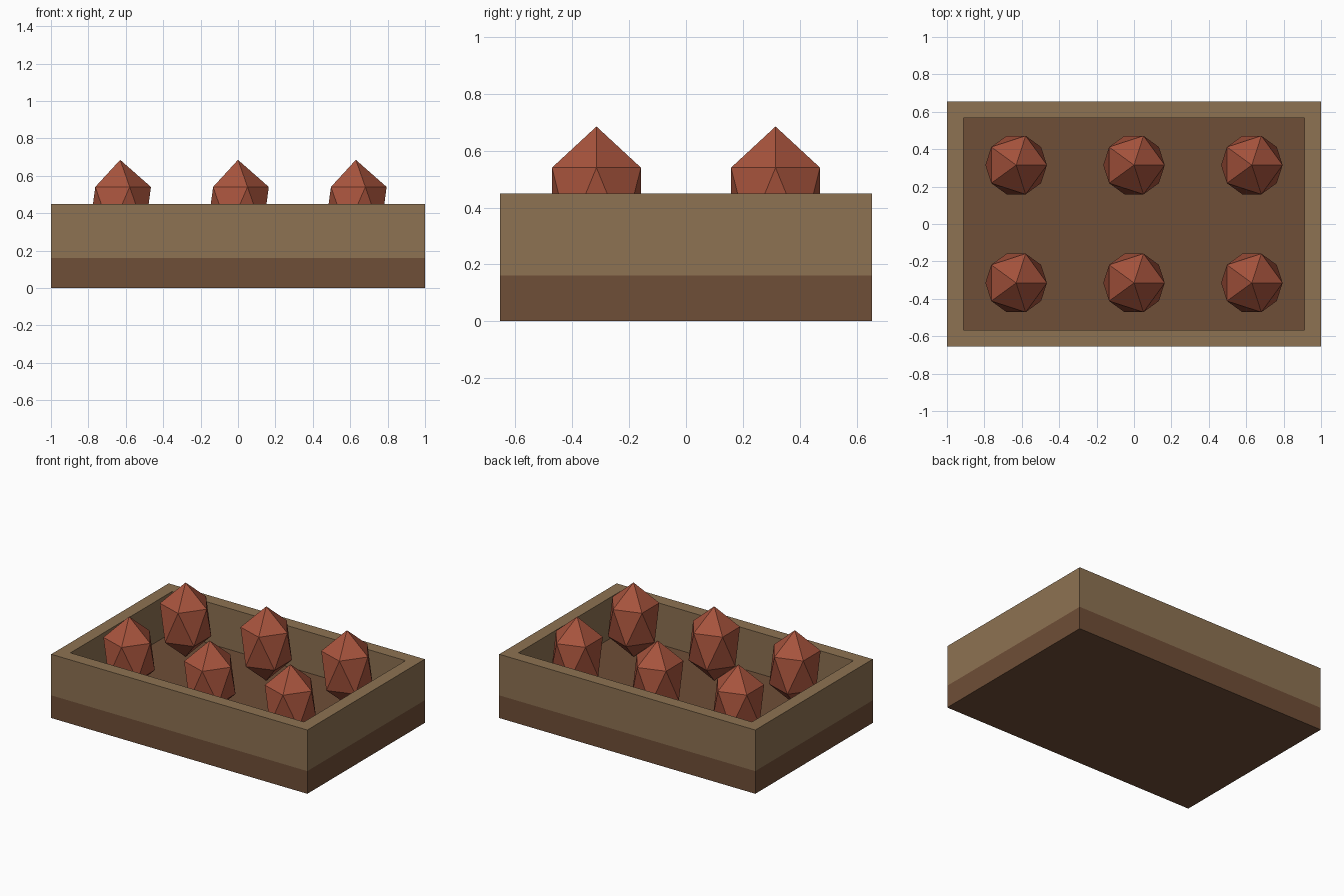
import bpy, bmesh

if "Cube" in bpy.data.objects:
    bpy.data.objects.remove(bpy.data.objects["Cube"])


def material(name, rgb):
    # colours given as sRGB, stored as linear
    m = bpy.data.materials.new(name)
    m.diffuse_color = [((c / 255 + 0.055) / 1.055) ** 2.4 for c in rgb] + [1]
    m.use_nodes = True
    m.node_tree.nodes["Principled BSDF"].inputs["Base Color"].default_value = m.diffuse_color
    return m


def add_object(name, bm, mat):
    bmesh.ops.recalc_face_normals(bm, faces=bm.faces)
    mesh = bpy.data.meshes.new(name)
    bm.to_mesh(mesh)
    bm.free()
    mesh.materials.append(mat)
    obj = bpy.data.objects.new(name, mesh)
    bpy.context.collection.objects.link(obj)
    return obj


WIDTH, DEPTH, HEIGHT = 2.0, 1.31, 0.45
FLOOR, WALL = 0.16, 0.125

wood = material("wood", (141, 114, 82))
soil = material("dark_wood", (111, 78, 55))
red = material("red", (168, 84, 61))

# Solid base slab
bm = bmesh.new()
bmesh.ops.create_cube(bm, size=1)
bmesh.ops.scale(bm, vec=(WIDTH, DEPTH, FLOOR), verts=bm.verts)
bmesh.ops.translate(bm, vec=(0, 0, FLOOR / 2), verts=bm.verts)
add_object("crate_base", bm, soil)

# Rectangular wall frame: inset a plane, remove the middle, extrude the ring
bm = bmesh.new()
bmesh.ops.create_grid(bm, x_segments=1, y_segments=1, size=0.5)
bmesh.ops.scale(bm, vec=(WIDTH, DEPTH, 1), verts=bm.verts)
bmesh.ops.translate(bm, vec=(0, 0, FLOOR), verts=bm.verts)
middle = bm.faces[:]
bmesh.ops.inset_region(bm, faces=middle, thickness=WALL, use_boundary=True)
bmesh.ops.delete(bm, geom=middle, context='FACES')
ring = bmesh.ops.extrude_face_region(bm, geom=bm.faces[:], use_keep_orig=True)
top = [g for g in ring["geom"] if isinstance(g, bmesh.types.BMVert)]
bmesh.ops.translate(bm, vec=(0, 0, HEIGHT - FLOOR), verts=top)
add_object("crate_walls", bm, wood)

# Six faceted produce pieces standing on the base
for row, y in enumerate((-0.315, 0.315)):
    for col, x in enumerate((-0.63, 0, 0.63)):
        bm = bmesh.new()
        bmesh.ops.create_icosphere(bm, subdivisions=1, radius=1)
        bmesh.ops.scale(bm, vec=(0.184, 0.184, 0.262), verts=bm.verts)
        piece = add_object(f"produce_{row + 1}_{col + 1}", bm, red)
        piece.location = (x, y, 0.423)
